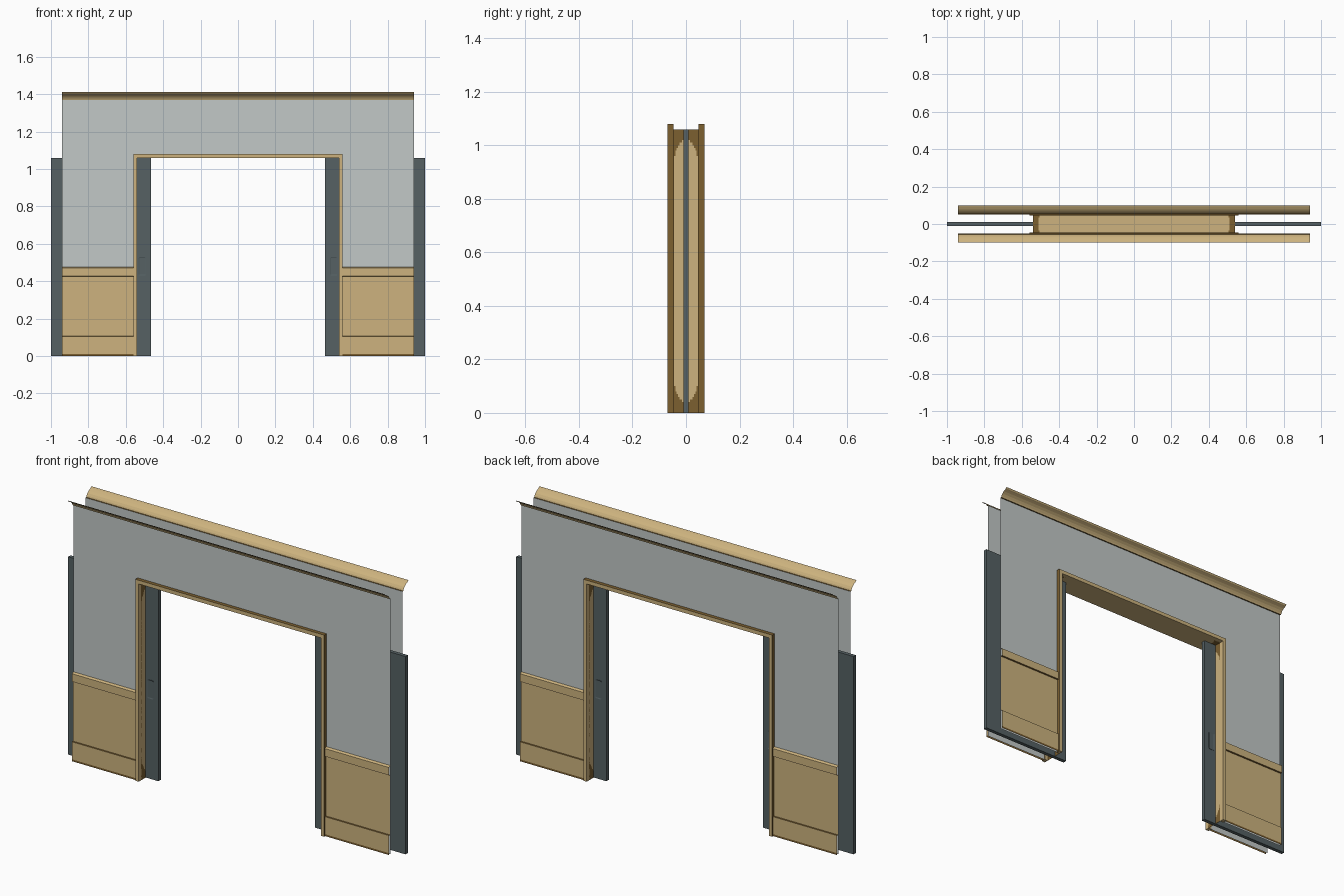
import bpy, bmesh, math
from mathutils import Vector

if "Cube" in bpy.data.objects:
    bpy.data.objects.remove(bpy.data.objects["Cube"])


def material(name, rgb):
    m = bpy.data.materials.new(name)
    m.diffuse_color = (*rgb, 1)
    m.use_nodes = True
    m.node_tree.nodes["Principled BSDF"].inputs["Base Color"].default_value = m.diffuse_color
    return m


WOOD = material("tan_wood", (0.61, 0.45, 0.21))
DARK = material("dark_brown_wood", (0.2, 0.115, 0.03))
PAINT = material("grey_wall_paint", (0.54, 0.58, 0.57))
DOOR = material("slate_door", (0.092, 0.12, 0.127))


def finish(bm, name, mats, rule=None):
    """Make the object; rule picks the second material from a face's centre and normal."""
    me = bpy.data.meshes.new(name)
    bm.to_mesh(me)
    bm.free()
    for m in mats:
        me.materials.append(m)
    for p in me.polygons:
        p.use_smooth = False
        if rule and rule(p.center, p.normal):
            p.material_index = 1
    ob = bpy.data.objects.new(name, me)
    bpy.context.collection.objects.link(ob)
    return ob


def strip(name, mats, profile, offset, outward, rule=None, steps=1):
    """Open sheet: sweep a line of points by an offset, facing outward."""
    bm = bmesh.new()
    rows = [[bm.verts.new(Vector(p) + Vector(offset) * k / steps) for p in profile]
            for k in range(steps + 1)]
    for a, b in zip(rows, rows[1:]):
        for i in range(len(a) - 1):
            bm.faces.new((a[i], a[i + 1], b[i + 1], b[i]))
    bm.normal_update()
    total = sum((f.normal * f.calc_area() for f in bm.faces), Vector())
    if total.dot(Vector(outward)) < 0:
        bmesh.ops.reverse_faces(bm, faces=bm.faces[:])
    bm.normal_update()
    return finish(bm, name, mats, rule)


def plate(name, mats, outline, y0, y1=None, inset=None, rule=None):
    """Flat xz outline at y0, extruded to y1 when given; inset recesses the y1 face."""
    bm = bmesh.new()
    f = bm.faces.new([bm.verts.new((x, y0, z)) for x, z in outline])
    f.normal_update()
    if y1 is None:
        if f.normal.y * y0 < 0:
            f.normal_flip()
    else:
        r = bmesh.ops.extrude_face_region(bm, geom=[f], use_keep_orig=True)
        verts = [v for v in r["geom"] if isinstance(v, bmesh.types.BMVert)]
        front = [g for g in r["geom"] if isinstance(g, bmesh.types.BMFace)]
        bmesh.ops.translate(bm, verts=verts, vec=(0, y1 - y0, 0))
        bmesh.ops.recalc_face_normals(bm, faces=bm.faces[:])
        if inset:
            bmesh.ops.inset_region(bm, faces=front, thickness=inset)
            bmesh.ops.translate(bm, verts=front[0].verts[:], vec=(0, (y0 - y1) * 0.8, 0))
    bm.normal_update()
    return finish(bm, name, mats, rule)


def arch(outer_x, outer_z, inner_x, inner_z):
    return [(-outer_x, 0), (-outer_x, outer_z), (outer_x, outer_z), (outer_x, 0),
            (inner_x, 0), (inner_x, inner_z), (-inner_x, inner_z), (-inner_x, 0)]


def rounded(cx, cz, w, h, r, n=4):
    pts = []
    for k, (sx, sz) in enumerate([(1, 1), (-1, 1), (-1, -1), (1, -1)]):
        for i in range(n + 1):
            t = math.radians(90 * (k + i / n))
            pts.append((cx + sx * (w / 2 - r) + r * math.cos(t),
                        cz + sz * (h / 2 - r) + r * math.sin(t)))
    return pts


def outside(u, v, hu, hv, ru, rv):
    """True outside a rectangle of half size hu, hv with elliptical corners."""
    a = max(0, abs(u) - (hu - ru)) / ru
    b = max(0, abs(v) - (hv - rv)) / rv
    return a * a + b * b > 1


HALF = 0.94
# (depth from centre, height) profiles of the mouldings
CROWN = [(0.05, 1.37), (0.057, 1.37), (0.06, 1.378), (0.067, 1.388),
         (0.078, 1.397), (0.09, 1.403), (0.095, 1.405), (0.1, 1.412)]
WAINSCOT = [(0.062, 0), (0.062, 0.01), (0.062, 0.104), (0.056, 0.106), (0.056, 0.426),
            (0.064, 0.428), (0.064, 0.47), (0.05, 0.475)]

for s, side in ((-1, "front"), (1, "back")):
    # painted wall sheet with the doorway opening
    plate(f"{side}_wall", [PAINT], arch(HALF, 1.37, 0.55, 1.07), s * 0.05)
    # crown moulding with a dark lower lip
    strip(f"{side}_crown_moulding", [WOOD, DARK], [(-HALF, s * d, z) for d, z in CROWN],
          (2 * HALF, 0, 0), (0, s, 0), rule=lambda c, n: c.z < 1.372)
    # door casing with dark outer edges
    plate(f"{side}_door_casing", [WOOD, DARK], arch(0.56, 1.08, 0.54, 1.06), s * 0.046, s * 0.07,
          rule=lambda c, n: abs(c.x) > 0.555 or c.z > 1.075)
    # wainscot with baseboard and chair rail, dark at the floor and in the ledges
    for x, end in ((-HALF, "left"), (0.56, "right")):
        strip(f"{side}_{end}_wainscot", [WOOD, DARK], [(x, s * d, z) for d, z in WAINSCOT],
              (HALF - 0.56, 0, 0), (0, s, 0),
              rule=lambda c, n: c.z < 0.01 or abs(n.z) > 0.5 and c.z < 0.46)

# jamb lining the opening: light panels with dark rounded corners
for x, end in ((-0.54, "left"), (0.54, "right")):
    strip(f"{end}_jamb", [WOOD, DARK], [(x, -0.05 + 0.005 * i, 0) for i in range(21)],
          (0, 0, 1.06), (-x, 0, 0), steps=106,
          rule=lambda c, n: outside(c.y, c.z - 0.53, 0.046, 0.49, 0.045, 0.09))
strip("head_jamb", [WOOD, DARK], [(-0.54, -0.05 + 0.005 * i, 1.06) for i in range(21)],
      (1.08, 0, 0), (0, 0, -1), steps=216,
      rule=lambda c, n: outside(c.x, c.y, 0.512, 0.052, 0.02, 0.045))

# sliding doors in the wall pockets, with recessed pulls on both faces
for s, end in ((-1, "left"), (1, "right")):
    plate(f"{end}_sliding_door", [DOOR],
          [(s * 0.465, 0), (s * 1.0, 0), (s * 1.0, 1.06), (s * 0.465, 1.06)], -0.01, 0.01)
    for f, side in ((-1, "front"), (1, "back")):
        plate(f"{end}_{side}_door_pull", [DOOR], rounded(s * 0.512, 0.48, 0.038, 0.1, 0.008),
              f * 0.01, f * 0.012, inset=0.005)
